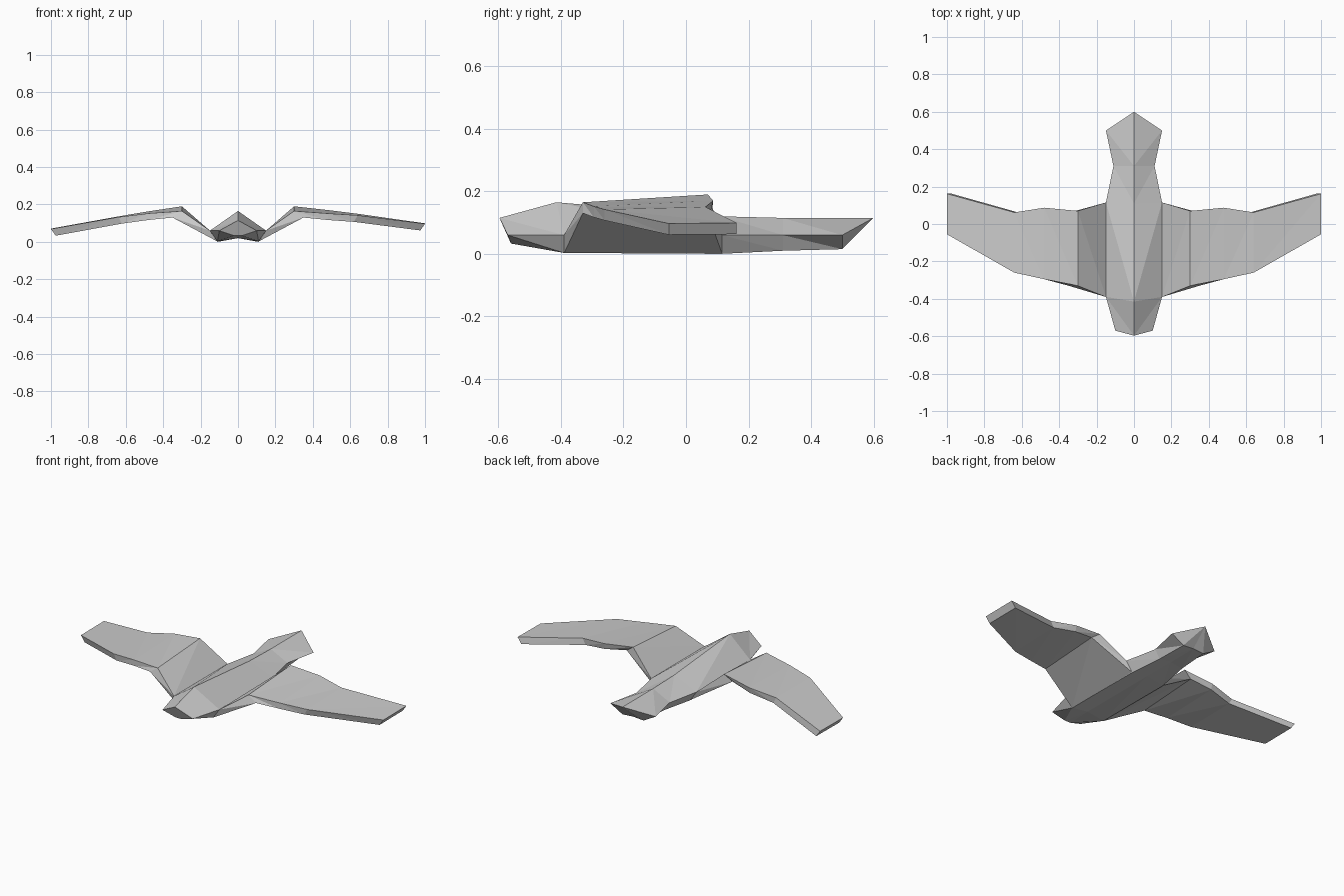
import bpy
import bmesh

cube = bpy.data.objects.get("Cube")
if cube:
    bpy.data.objects.remove(cube, do_unlink=True)

grey = bpy.data.materials.new("plain_grey")
grey.use_nodes = True
grey.diffuse_color = (0.6, 0.6, 0.6, 1)
grey.node_tree.nodes["Principled BSDF"].inputs["Base Color"].default_value = (0.6, 0.6, 0.6, 1)


def loft(name, rings):
    """Join equal rings of points with flat facets and fan caps."""
    bm = bmesh.new()
    rows = [[bm.verts.new(p) for p in ring] for ring in rings]
    n = len(rows[0])
    for a, b in zip(rows, rows[1:]):
        for i in range(n):
            j = (i + 1) % n
            # Mirror the diagonal on the second half of the ring
            if i < n / 2:
                bm.faces.new((a[i], a[j], b[j]))
                bm.faces.new((a[i], b[j], b[i]))
            else:
                bm.faces.new((a[i], a[j], b[i]))
                bm.faces.new((a[j], b[j], b[i]))
    for row in (rows[0], rows[-1]):
        for i in range(1, n - 1):
            bm.faces.new((row[0], row[i], row[i + 1]))
    bmesh.ops.recalc_face_normals(bm, faces=bm.faces)
    mesh = bpy.data.meshes.new(name)
    bm.to_mesh(mesh)
    bm.free()
    mesh.materials.append(grey)
    obj = bpy.data.objects.new(name, mesh)
    bpy.context.collection.objects.link(obj)
    return obj


def body_ring(ridge, side, keel, centre_z):
    """Ridge is (y, z); side and keel are (x, y, z)."""
    (sx, sy, sz), (kx, ky, kz) = side, keel
    return [(0, *ridge), (sx, sy, sz), (kx, ky, kz), (0, ky, centre_z),
            (-kx, ky, kz), (-sx, sy, sz)]


# Body: nose, shoulders, wing rear, narrow waist, flared tail
loft("body", [
    body_ring((-0.597, 0.115), (0.10, -0.57, 0.06), (0.02, -0.56, 0.033), 0.033),
    body_ring((-0.415, 0.165), (0.15, -0.39, 0.06), (0.11, -0.39, 0.003), 0.02),
    body_ring((0.11, 0.12), (0.15, 0.115, 0.06), (0.11, 0.11, 0.0), 0.02),
    body_ring((0.31, 0.115), (0.11, 0.31, 0.06), (0.08, 0.31, 0.01), 0.02),
    body_ring((0.60, 0.115), (0.15, 0.50, 0.06), (0.07, 0.50, 0.015), 0.02),
])


def wing_ring(side, x, lead, trail, under_x, drop, under_y=0.0):
    """Lead and trail are (y, z) on the upper skin."""
    return [(side * x, *lead), (side * x, *trail),
            (side * under_x, trail[0] - under_y, trail[1] - drop),
            (side * under_x, lead[0], lead[1] - drop)]


# Wings: root, raised knuckle, mid span, outer bend, tip (one tip hangs lower)
for name, side, sag in (("left_wing", 1, 0.0), ("right_wing", -1, 0.028)):
    loft(name, [
        wing_ring(side, 0.15, (-0.39, 0.06), (0.115, 0.06), 0.11, 0.058),
        wing_ring(side, 0.30, (-0.33, 0.165), (0.07, 0.19), 0.35, 0.035, 0.01),
        wing_ring(side, 0.48, (-0.295, 0.152), (0.087, 0.17 - sag / 4), 0.48, 0.035, 0.008),
        wing_ring(side, 0.64, (-0.26, 0.142 - sag / 3), (0.062, 0.15 - sag / 2), 0.62, 0.035),
        wing_ring(side, 1.0, (-0.055, 0.097 - sag), (0.162, 0.099 - sag), 0.975, 0.036),
    ])
